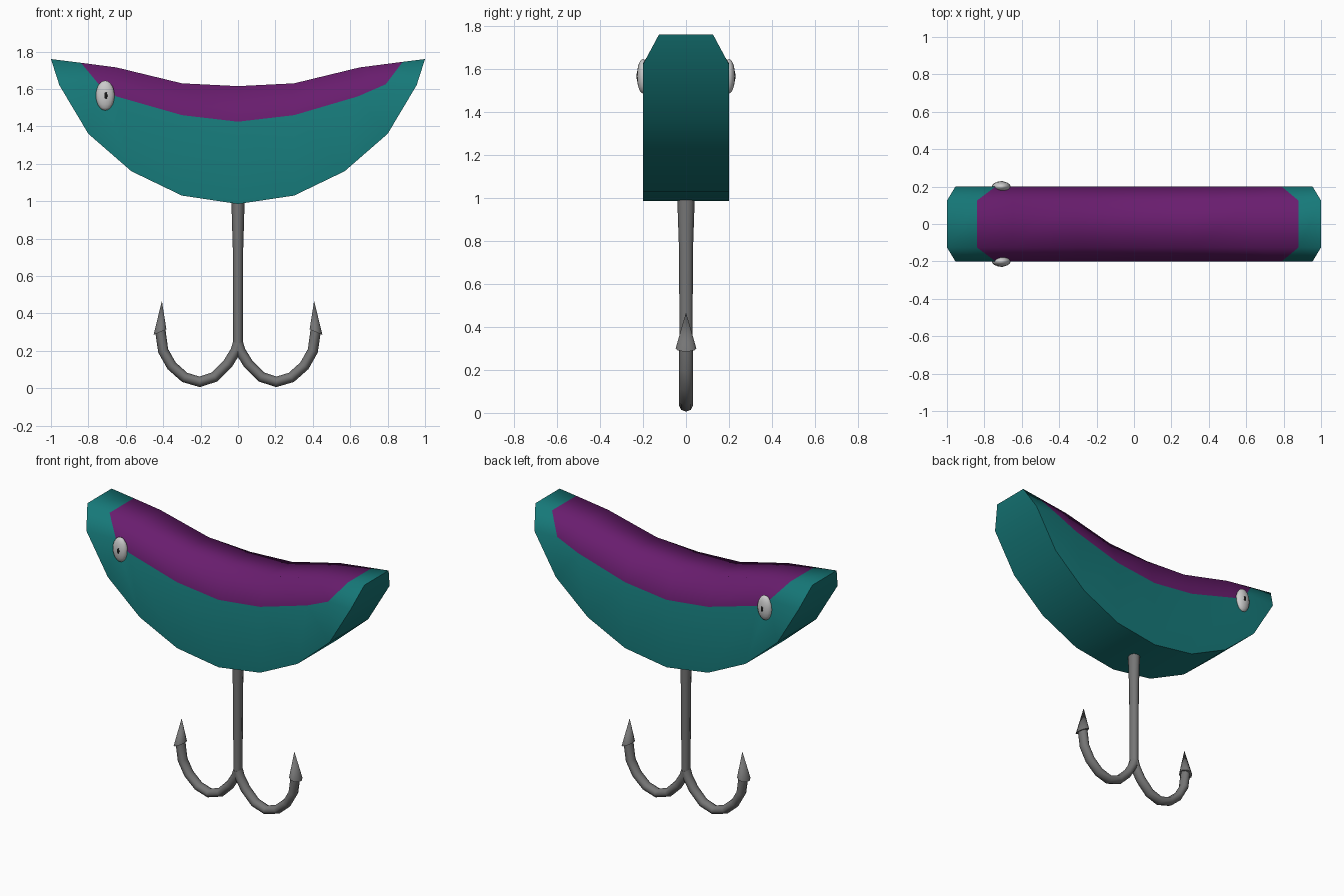
import bpy, bmesh
from math import radians, pi
from mathutils import Vector

if "Cube" in bpy.data.objects:
    bpy.data.objects.remove(bpy.data.objects["Cube"])


def material(name, rgb):
    m = bpy.data.materials.new(name)
    m.diffuse_color = (*rgb, 1)
    m.use_nodes = True
    m.node_tree.nodes["Principled BSDF"].inputs["Base Color"].default_value = m.diffuse_color
    return m


TEAL = material("teal", (0.008, 0.19, 0.19))
PURPLE = material("purple", (0.14, 0.012, 0.155))
STEEL = material("steel", (0.18, 0.18, 0.18))
BLACK = material("black", (0.01, 0.01, 0.01))


def add_object(name, bm, mats, angle):
    bmesh.ops.recalc_face_normals(bm, faces=bm.faces)
    me = bpy.data.meshes.new(name)
    bm.to_mesh(me)
    bm.free()
    for m in mats:
        me.materials.append(m)
    ob = bpy.data.objects.new(name, me)
    bpy.context.collection.objects.link(ob)
    smooth(ob, angle)
    return ob


def smooth(ob, angle):
    bpy.ops.object.select_all(action='DESELECT')
    ob.select_set(True)
    bpy.context.view_layer.objects.active = ob
    bpy.ops.object.shade_smooth_by_angle(angle=radians(angle))


# Lure body: three rails (top, shoulder, belly) mirrored across y
top = [(-1, 1.76), (-.84, 1.74), (-.65, 1.715), (-.3, 1.63), (0, 1.615),
       (.3, 1.63), (.65, 1.715), (.88, 1.745), (1, 1.76)]
shoulder = [(-.955, 1.62), (-.74, 1.62), (-.65, 1.56), (-.3, 1.46), (0, 1.425),
            (.3, 1.46), (.64, 1.56), (.79, 1.625), (.955, 1.62)]
belly = [(-.8, 1.36), (-.57, 1.16), (-.3, 1.03), (0, .985),
         (.3, 1.03), (.57, 1.16), (.8, 1.36)]
bm = bmesh.new()


def rail(pts, y):
    return [bm.verts.new((x, y, z)) for x, z in pts]


sides = []
for s in (-1, 1):
    t, e = rail(top, .125 * s), rail(shoulder, .2 * s)
    b = [e[0]] + rail(belly, .2 * s) + [e[-1]]
    sides.append((t, e, b))
    for i in range(8):
        f = bm.faces.new((t[i], t[i + 1], e[i + 1], e[i]))
        f.material_index = int(0 < i < 7)
        ring = dict.fromkeys((e[i], e[i + 1], b[i + 1], b[i]))
        bm.faces.new(list(ring))
(t0, e0, b0), (t1, e1, b1) = sides
for i in range(8):
    f = bm.faces.new((t0[i], t0[i + 1], t1[i + 1], t1[i]))
    f.material_index = int(0 < i < 7)
    bm.faces.new((b0[i], b0[i + 1], b1[i + 1], b1[i]))
for k in (0, -1):
    bm.faces.new((t0[k], t1[k], e1[k], e0[k]))
add_object("lure_body", bm, [TEAL, PURPLE], 75)


# Eyes and pupils
def ellipsoid(name, loc, size, mats):
    bm = bmesh.new()
    bmesh.ops.create_uvsphere(bm, u_segments=16, v_segments=10, radius=1)
    bmesh.ops.scale(bm, vec=size, verts=bm.verts)
    bmesh.ops.translate(bm, vec=loc, verts=bm.verts)
    add_object(name, bm, mats, 180)


for s, n in ((-1, "front"), (1, "back")):
    ellipsoid(n + "_eye", (-.71, .2 * s, 1.565), (.05, .028, .08), [])
    ellipsoid(n + "_pupil", (-.707, .225 * s, 1.565), (.009, .005, .02), [BLACK])


# Hook wires: round tubes along a path of (x, z, radius)
def tube(name, path):
    cu = bpy.data.curves.new(name, 'CURVE')
    cu.dimensions = '3D'
    cu.bevel_depth = 1
    cu.bevel_resolution = 2
    cu.use_fill_caps = True
    sp = cu.splines.new('POLY')
    sp.points.add(len(path) - 1)
    for p, (x, z, r) in zip(sp.points, path):
        p.co = (x, 0, z, 1)
        p.radius = r
    cu.materials.append(STEEL)
    ob = bpy.data.objects.new(name, cu)
    ob.scale.y = 1.15
    bpy.context.collection.objects.link(ob)
    bpy.ops.object.select_all(action='DESELECT')
    ob.select_set(True)
    bpy.context.view_layer.objects.active = ob
    bpy.ops.object.convert(target='MESH')
    smooth(bpy.context.object, 60)


tube("hook_shank", [(0, 1.05, .035), (0, .95, .034), (0, .75, .028), (0, .2, .026)])
bend = [(0, .24), (.012, .2), (.055, .13), (.125, .06), (.205, .034),
        (.285, .058), (.355, .12), (.4, .2), (.417, .32)]
for s, n in ((-1, "left"), (1, "right")):
    tube(n + "_hook_bend", [(s * x, z, .028) for x, z in bend])
    # Barbed point: cone with a slanted base
    bm = bmesh.new()
    bmesh.ops.create_cone(bm, cap_ends=True, segments=10, radius1=1, radius2=0, depth=1)
    for v in bm.verts:
        if v.co.z > 0:
            v.co = Vector((s * .407, 0, .467))
        else:
            x, y = v.co.x, v.co.y
            v.co = Vector((s * (.417 + .036 * x), .048 * y, .3 - .015 * x))
    add_object(n + "_hook_barb", bm, [STEEL], 60)
